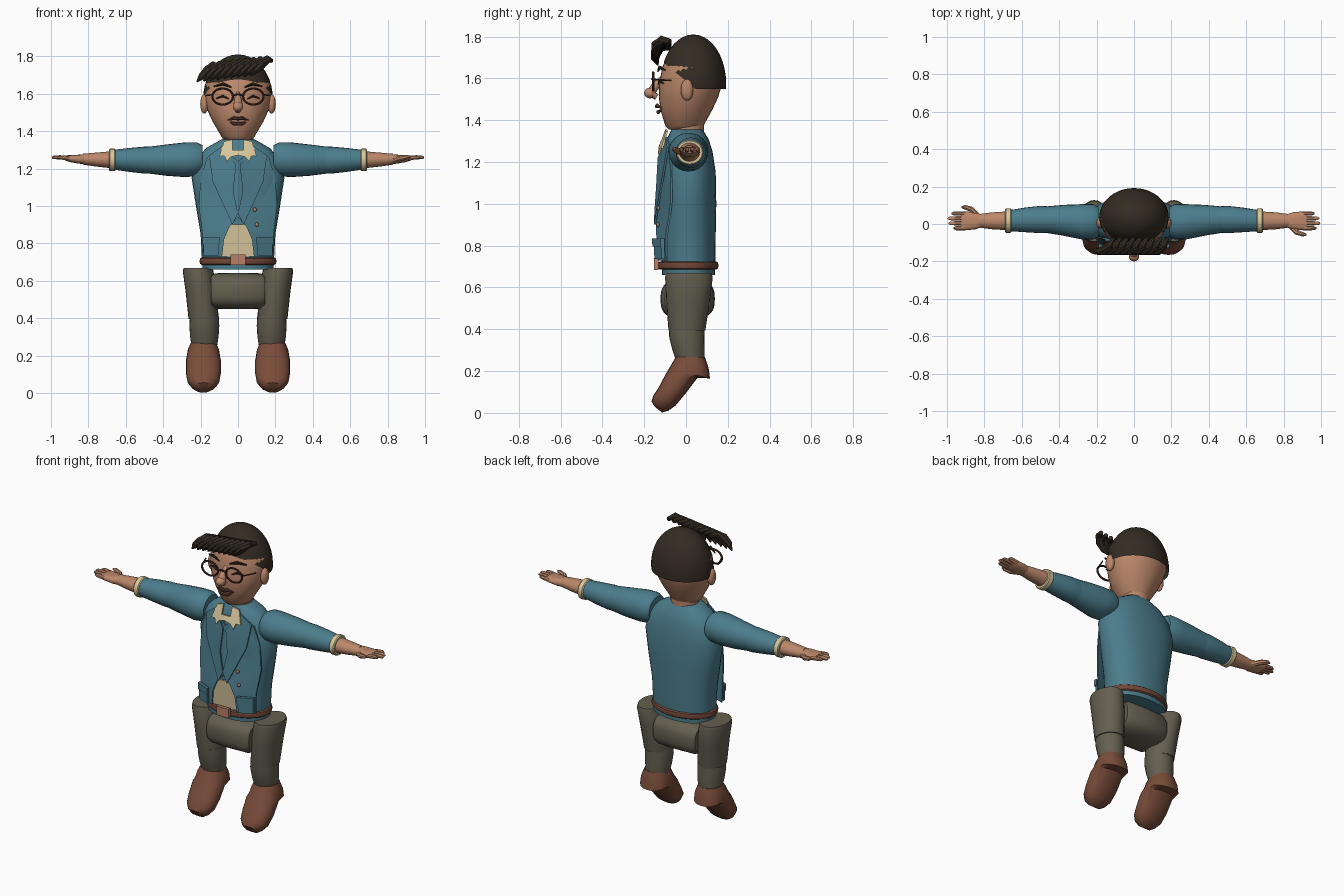
import bpy, bmesh, math
from mathutils import Vector as V

def mat(name, c):
    m = bpy.data.materials.new(name)
    m.diffuse_color = (*c, 1)
    return m

BLUE = mat("jacket_blue", (.072, .205, .265))
SKIN = mat("skin_tan", (.50, .245, .145))
HAIR = mat("hair_dark", (.034, .025, .016))
PANTS = mat("trouser_olive", (.127, .114, .08))
SHOE = mat("shoe_brown", (.19, .072, .042))
CREAM = mat("shirt_cream", (.70, .58, .34))
BELT = mat("belt_brown", (.17, .065, .038))
BUCKLE = mat("buckle_tan", (.48, .21, .13))
DARK = mat("frame_brown", (.06, .028, .018))
LIP = mat("lip_brown", (.14, .055, .038))

def finish(name, bm, m, angle=40):
    bmesh.ops.recalc_face_normals(bm, faces=bm.faces)
    me = bpy.data.meshes.new(name)
    bm.to_mesh(me)
    bm.free()
    ob = bpy.data.objects.new(name, me)
    bpy.context.collection.objects.link(ob)
    me.materials.append(m)
    bpy.ops.object.select_all(action='DESELECT')
    ob.select_set(True)
    bpy.context.view_layer.objects.active = ob
    bpy.ops.object.shade_smooth_by_angle(angle=math.radians(angle))
    return ob

def skin_rings(name, rings, m, n=24, angle=40, power=1):
    """Loft through (centre, u, v) ellipses; power below 1 squares them."""
    bm = bmesh.new()
    loops = []
    sp = lambda t: math.copysign(abs(t) ** power, t)
    for c, u, v in rings:
        loops.append([bm.verts.new(V(c) + V(u) * sp(math.cos(a)) + V(v) * sp(math.sin(a)))
                      for a in (2 * math.pi * i / n for i in range(n))])
    for a, b in zip(loops, loops[1:]):
        for i in range(n):
            j = (i + 1) % n
            bm.faces.new((a[i], a[j], b[j], b[i]))
    bm.faces.new(loops[0])
    bm.faces.new(loops[-1])
    return finish(name, bm, m, angle)

def loft_z(name, rows, m, x=0, **k):   # rows: z, y centre, rx, ry, x offset
    return skin_rings(name, [((x + (r[4] if len(r) > 4 else 0), r[1], r[0]), (r[2], 0, 0), (0, r[3], 0))
                             for r in rows], m, **k)

def loft_x(name, rows, m, s, **k):     # rows: x, y centre, z centre, ry, rz
    return skin_rings(name, [((s * x, y, z), (0, ry, 0), (0, 0, rz)) for x, y, z, ry, rz in rows], m, **k)

def tube(name, pts, radii, m, n=8):
    pts = [V(p) for p in pts]
    rings = []
    for i, p in enumerate(pts):
        t = (pts[min(i + 1, len(pts) - 1)] - pts[max(i - 1, 0)]).normalized()
        u = t.cross(V((0, 1, 0.3))).normalized()
        rings.append((p, u * radii[i], t.cross(u) * radii[i]))
    return skin_rings(name, rings, m, n)

def ball(name, c, r, m, cuts=(), seg=32):
    bm = bmesh.new()
    bmesh.ops.create_uvsphere(bm, u_segments=seg, v_segments=seg // 2, radius=1)
    for v in bm.verts:
        v.co = V(c) + V((v.co.x * r[0], v.co.y * r[1], v.co.z * r[2]))
    for co, no in cuts:   # the side the normal points at is removed
        bmesh.ops.bisect_plane(bm, geom=bm.verts[:] + bm.edges[:] + bm.faces[:],
                               plane_co=co, plane_no=no, clear_outer=True)
    return finish(name, bm, m)

def ring(name, c, rx, ry, rz, thick, m):
    """Closed elliptical hoop, lying flat if rz is 0 and upright if ry is 0."""
    bm = bmesh.new()
    n, k, loops = 36, 8, []
    for i in range(n):
        a = 2 * math.pi * i / n
        d = V((rx * math.cos(a), ry * math.sin(a), rz * math.sin(a)))
        o, up = d.normalized(), V((0, 0, 1)) if ry else V((0, 1, 0))
        loops.append([bm.verts.new(V(c) + d + thick[0] * math.cos(b) * o + thick[1] * math.sin(b) * up)
                      for b in (2 * math.pi * j / k for j in range(k))])
    for i in range(n):
        a, b = loops[i], loops[(i + 1) % n]
        for j in range(k):
            bm.faces.new((a[j], a[(j + 1) % k], b[(j + 1) % k], b[j]))
    return finish(name, bm, m)

def front_y(x, z):   # chest line the front pieces follow
    t = [(.66, -.135), (.85, -.142), (1.25, -.118), (1.36, -.078)]
    y = t[-1][1]
    for (z0, y0), (z1, y1) in zip(t, t[1:]):
        if z0 <= z <= z1:
            y = y0 + (y1 - y0) * (z - z0) / (z1 - z0)
    return y + 1.5 * x * x

def plate(name, pts, m, s=1, off=0, thick=.009):
    bm = bmesh.new()
    f = bm.faces.new([bm.verts.new((s * x, front_y(x, z) - off, z)) for x, z in pts])
    g = bmesh.ops.extrude_face_region(bm, geom=[f])
    for v in g['geom']:
        if isinstance(v, bmesh.types.BMVert):
            v.co.y += thick
    bmesh.ops.triangulate(bm, faces=bm.faces[:])
    return finish(name, bm, m, 25)

def box(name, c, size, m):
    bm = bmesh.new()
    bmesh.ops.create_cube(bm, size=1)
    for v in bm.verts:
        v.co = V(c) + V([a * b for a, b in zip(v.co, size)])
    return finish(name, bm, m)

# Head, neck and hair
loft_z("head", [(1.355, -.005, .07, .078), (1.37, -.008, .088, .09), (1.45, .002, .135, .124),
                (1.51, .012, .163, .142), (1.57, .022, .179, .15), (1.65, .03, .176, .145),
                (1.72, .03, .14, .115), (1.77, .03, .08, .07)], SKIN, n=32)
loft_z("neck", [(1.32, .008, .083, .078), (1.44, .008, .085, .08)], SKIN)
ball("hair_cap", (0, .035, 1.575), (.186, .157, .235), HAIR,
     [((0, 0, 1.55), (0, 0, -1)), ((0, .045, 1.55), (0, -.83, -1))], 40)
for i in range(9):   # swept fringe
    x = -.13 + .036 * i
    dz = .004 * i
    tube("fringe_lock", [(x + .02, -.075, 1.745 + dz), (x, -.115, 1.752 + dz), (x - .03, -.142, 1.727 + dz),
                         (x - .062, -.147, 1.695 + dz), (x - .09, -.135, 1.663 + dz)],
         [.012, .022, .026, .02, .004], HAIR)

# Face
tube("nose", [(0, -.11, 1.605), (0, -.145, 1.565), (0, -.17, 1.53), (0, -.14, 1.51)],
     [.012, .02, .026, .015], SKIN, 12)
ball("nose_tip", (0, -.172, 1.53), (.028, .028, .026), SKIN, seg=16)
tube("upper_lip", [(-.055, -.118, 1.458), (-.02, -.138, 1.47), (0, -.14, 1.466), (.02, -.138, 1.47),
                   (.055, -.118, 1.458)], [.003, .01, .009, .01, .003], LIP)
tube("lower_lip", [(-.045, -.118, 1.45), (-.02, -.133, 1.439), (.02, -.133, 1.439), (.045, -.118, 1.45)],
     [.003, .01, .01, .003], LIP)
tube("glasses_bridge", [(-.028, -.157, 1.59), (0, -.162, 1.598), (.028, -.157, 1.59)], [.005] * 3, DARK)
for s in (-1, 1):
    ball("ear", (s * .18, .005, 1.545), (.022, .03, .052), SKIN, seg=16)
    ring("glasses_rim", (s * .082, -.157, 1.585), .055, 0, .043, (.006, .006), DARK)
    tube("glasses_temple", [(s * .138, -.155, 1.595), (s * .172, -.07, 1.59)], [.004] * 2, DARK)
    tube("closed_eye", [(s * .05, -.133, 1.572), (s * .08, -.126, 1.588), (s * .115, -.107, 1.575)],
         [.003, .007, .003], DARK)
    tube("eyebrow", [(s * .035, -.134, 1.635), (s * .08, -.126, 1.652), (s * .13, -.1, 1.64)],
         [.004, .009, .004], HAIR)

# Jacket body and belt
loft_z("jacket_body", [(.66, .012, .19, .126), (.72, .012, .193, .128), (.85, .012, .2, .13),
                       (1.0, .014, .225, .131), (1.15, .014, .248, .128), (1.25, .012, .222, .115),
                       (1.31, .008, .17, .1), (1.355, .005, .09, .075)], BLUE, n=32, power=.9)
ring("belt", (0, .01, .705), .194, .134, 0, (.012, .02), BELT)
box("buckle", (0, -.142, .712), (.08, .02, .056), BUCKLE)

# Shirt front and neck bow
plate("shirt_front", [(-.11, .73), (.11, .73), (.06, .9), (-.06, .9)], CREAM)
for s in (-1, 1):
    plate("jacket_front", [(.08, 1.31), (0, 1.24), (0, .94), (.045, .89), (.075, .82), (.085, .73),
                           (.185, .73), (.19, .85), (.21, 1.0), (.2, 1.15), (.165, 1.26)], BLUE, s, .008)
    plate("lapel", [(.085, 1.32), (.155, 1.27), (.135, 1.13), (.03, .9), (0, .96), (.025, 1.08), (.01, 1.22)],
          BLUE, s, .016)
    plate("collar", [(0, 1.3), (.03, 1.3), (.03, 1.355), (.075, 1.345), (.1, 1.265), (.072, 1.268),
                     (.06, 1.235), (.04, 1.262), (0, 1.272)], CREAM, s, .021)
    plate("pocket", [(.105, .735), (.185, .735), (.185, .82), (.105, .82)], BLUE, s, .03, .016)
    plate("pocket_flap", [(.1, .795), (.19, .795), (.19, .835), (.1, .835)], BLUE, s, .036, .02)
for x, z in ((.09, .98), (.1, .9)):
    ball("button", (x, front_y(x, z) - .01, z), (.011, .008, .011), BUCKLE, seg=12)

# Arms, cuffs and hands
for s in (-1, 1):
    loft_x("upper_sleeve", [(.19, .012, 1.25, .08, .075), (.22, .012, 1.25, .095, .09), (.28, .012, 1.247, .094, .093),
                            (.38, .02, 1.245, .082, .084), (.49, .024, 1.245, .068, .07)], BLUE, s)
    loft_x("lower_sleeve", [(.45, .024, 1.245, .07, .073), (.5, .024, 1.245, .073, .072),
                            (.58, .022, 1.246, .066, .064), (.665, .018, 1.247, .056, .053)], BLUE, s)
    loft_x("shirt_cuff", [(.655, .018, 1.246, .06, .055), (.66, .018, 1.246, .065, .06),
                          (.685, .018, 1.246, .065, .06), (.69, .018, 1.246, .06, .055)], CREAM, s)
    loft_x("forearm", [(.68, .017, 1.247, .05, .045), (.76, .017, 1.248, .045, .037),
                       (.83, .017, 1.25, .036, .029)], SKIN, s)
    loft_x("palm", [(.815, .017, 1.25, .034, .026), (.85, .017, 1.25, .046, .024),
                    (.9, .017, 1.253, .05, .018), (.925, .017, 1.256, .046, .012)], SKIN, s, power=.8)
    for i, tip in enumerate((.975, .995, .99, .965)):
        y = .017 - s * (.039 - .026 * i)
        tube("finger", [(s * .9, y, 1.254), (s * .95, y, 1.26), (s * (tip - .01), y, 1.26), (s * tip, y, 1.258)],
             [.012, .012, .01, .005], SKIN)
    tube("thumb", [(s * .835, .017 - s * .025, 1.245), (s * .87, .017 - s * .062, 1.255),
                   (s * .905, .017 - s * .073, 1.262), (s * .922, .017 - s * .073, 1.264)],
         [.016, .015, .012, .005], SKIN)

# Trousers
skin_rings("hips", [((x, .008, .545), (0, ry, 0), (0, 0, rz)) for x, ry, rz in
                    ((-.145, .11, .082), (-.12, .125, .095), (0, .13, .097), (.12, .125, .095), (.145, .11, .082))],
           PANTS, 32, power=.7)
for s in (-1, 1):
    loft_z("thigh", [(.395, .005, .079, .088), (.41, .005, .081, .09), (.54, .01, .083, .105, -s * -.012),
                     (.65, .014, .082, .114, s * .028), (.668, .014, .078, .108, s * .028)], PANTS, s * .185)
    loft_z("shin", [(.25, .02, .068, .068), (.3, .012, .076, .077), (.36, .004, .08, .084),
                    (.41, .002, .077, .085)], PANTS, s * .18)
    # Boots with toes hanging down: each ring spans an upper and a sole point
    pairs = [(-.05, .268, .09, .268, .068), (-.062, .245, .108, .215, .084), (-.08, .215, .115, .165, .09),
             (-.1, .18, .055, .168, .094), (-.132, .12, .0, .095, .094), (-.155, .085, -.05, .035, .085),
             (-.165, .055, -.085, .01, .062), (-.15, .03, -.115, .002, .035)]
    skin_rings("boot", [((s * .185, (a + c) / 2, (b + d) / 2), (w, 0, 0), (0, (c - a) / 2, (d - b) / 2))
                        for a, b, c, d, w in pairs], SHOE, 20, power=.85)
